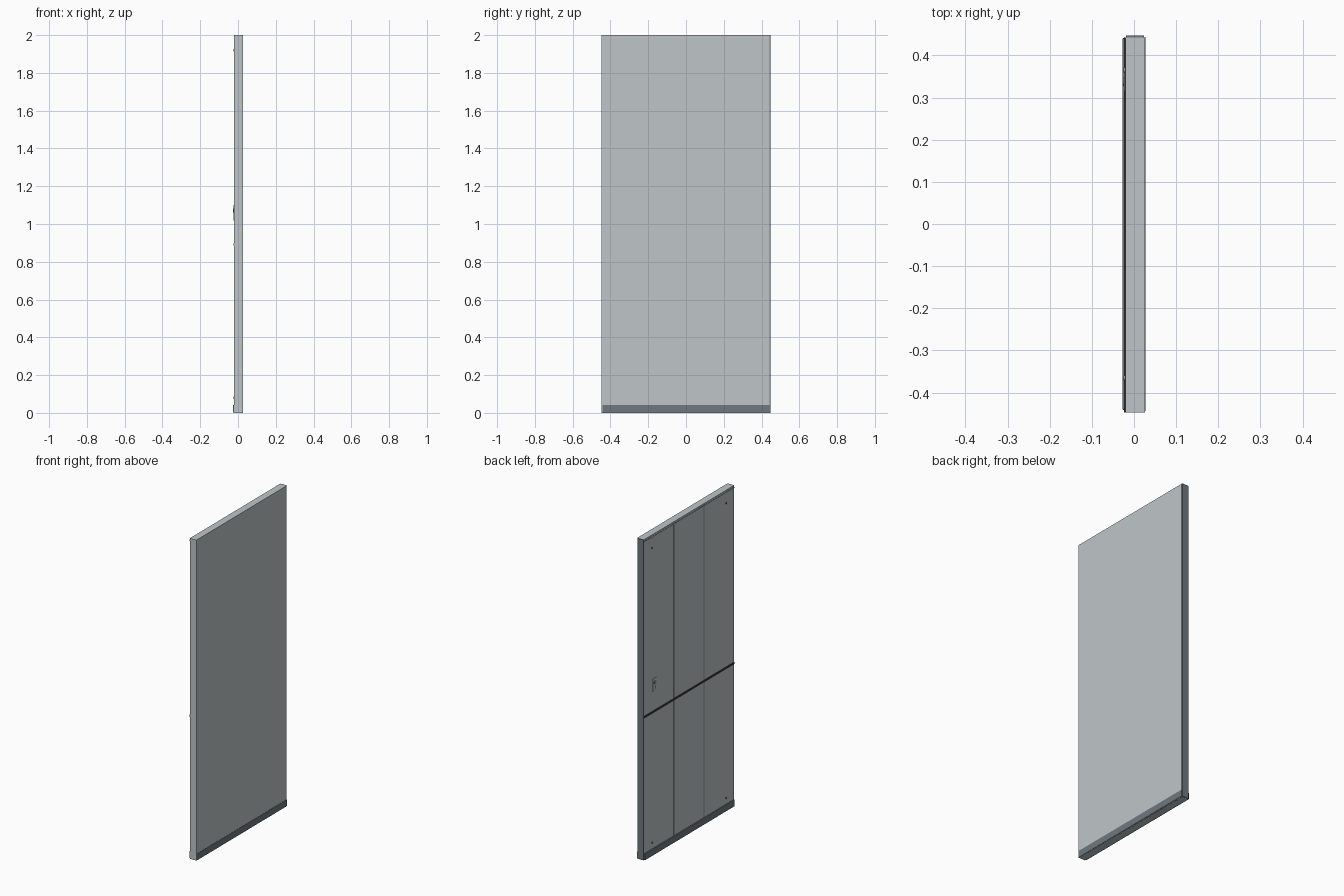
import bpy

if "Cube" in bpy.data.objects:
    bpy.data.objects.remove(bpy.data.objects["Cube"])


def material(name, rgb):
    m = bpy.data.materials.new(name)
    m.diffuse_color = (*rgb, 1)
    m.use_nodes = True
    m.node_tree.nodes["Principled BSDF"].inputs["Base Color"].default_value = m.diffuse_color
    return m


STEEL = material("steel_grey", (0.52, 0.56, 0.58))
DARK = material("dark_trim", (0.16, 0.19, 0.21))
TRIM = material("mid_trim", (0.28, 0.31, 0.33))
BLACK = material("black", (0.04, 0.04, 0.05))


def box(name, x, y, z, mat, bevel=0.0):
    """Box from (min, max) pairs on each axis."""
    bpy.ops.mesh.primitive_cube_add(size=1, location=[sum(p) / 2 for p in (x, y, z)])
    ob = bpy.context.object
    ob.name = name
    ob.scale = [p[1] - p[0] for p in (x, y, z)]
    bpy.ops.object.transform_apply(location=False, rotation=False, scale=True)
    ob.data.materials.append(mat)
    if bevel:
        b = ob.modifiers.new("bevel", 'BEVEL')
        b.width = bevel
        b.segments = 2
    return ob


def disc(name, x, y, z, radius, depth, mat):
    """Short cylinder lying along x."""
    bpy.ops.mesh.primitive_cylinder_add(vertices=20, radius=radius, depth=depth,
                                        location=(x, y, z), rotation=(0, 1.570796, 0))
    ob = bpy.context.object
    ob.name = name
    ob.data.materials.append(mat)
    bpy.ops.object.shade_smooth_by_angle()


BACK, FRONT = -0.02, 0.0255  # the two broad faces of the slab

# Door slab and the dark strip along its +y edge
box("door_slab", (BACK, FRONT), (-0.447, 0.442), (0.0, 2.0), STEEL)
box("edge_strip", (BACK + 0.001, FRONT - 0.002), (0.442, 0.447), (0.0, 2.0), DARK)

# Kick rail: a plate on each face, joined under the slab
box("kick_rail_back", (-0.0275, BACK), (-0.441, 0.441), (0.001, 0.042), DARK, 0.002)
box("kick_rail_front", (FRONT, 0.0275), (-0.443, 0.443), (0.001, 0.042), DARK, 0.0006)
box("bottom_seal", (BACK + 0.004, FRONT - 0.004), (-0.441, 0.441), (0.0, 0.004), DARK)

# Flat trims dividing the back face into panels
box("cross_trim", (-0.0235, BACK), (-0.447, 0.442), (0.886, 0.898), BLACK)
for name, y, width in (("left_trim", 0.149, 0.003), ("right_trim", -0.149, 0.010)):
    box("upper_" + name, (-0.021, BACK), (y - width / 2, y + width / 2), (0.898, 1.99), TRIM)
    box("lower_" + name, (-0.021, BACK), (y - width / 2, y + width / 2), (0.042, 0.886), TRIM)
box("top_trim", (-0.021, BACK), (-0.447, 0.442), (1.982, 1.99), TRIM)

# Lock plate with turn knob and slot
box("lock_plate", (-0.0235, BACK), (0.315, 0.360), (1.018, 1.10), STEEL, 0.0015)
disc("lock_knob", -0.0242, 0.3375, 1.072, 0.010, 0.003, TRIM)
box("lock_slot", (-0.0243, -0.023), (0.334, 0.341), (1.032, 1.054), BLACK)

# Corner fixing screws
for y in (-0.365, 0.365):
    for z in (0.08, 1.92):
        disc("fixing_screw", BACK - 0.002, y, z, 0.006, 0.005, TRIM)
